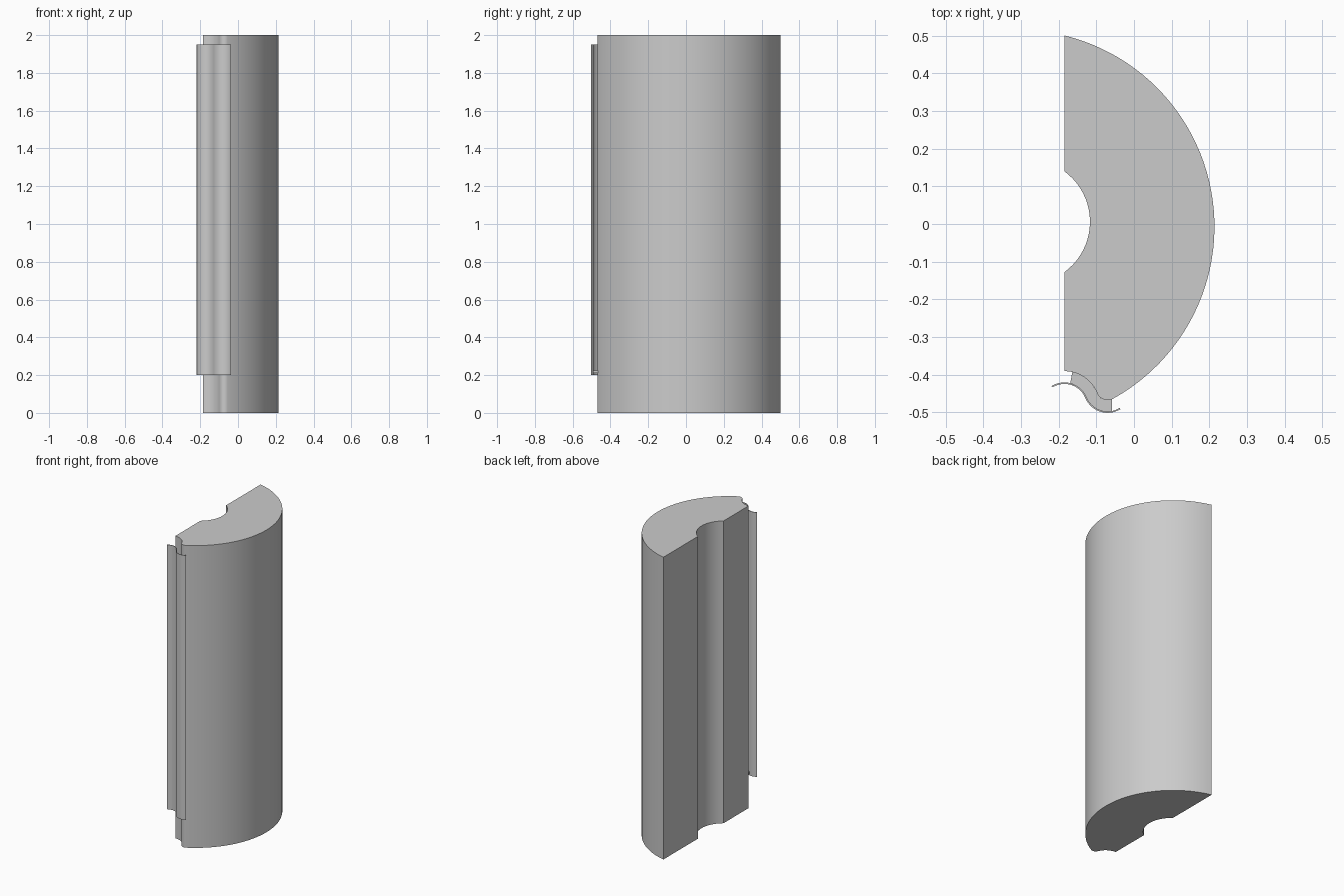
import bpy, bmesh
from math import sin, cos, radians, atan2, hypot

if "Cube" in bpy.data.objects:
    bpy.data.objects.remove(bpy.data.objects["Cube"])


def prism(name, outline, z0, z1):
    """Extrude a closed XY outline from z0 to z1."""
    bm = bmesh.new()
    face = bm.faces.new([bm.verts.new((x, y, z0)) for x, y in outline])
    ext = bmesh.ops.extrude_face_region(bm, geom=[face])
    verts = [v for v in ext["geom"] if isinstance(v, bmesh.types.BMVert)]
    bmesh.ops.translate(bm, verts=verts, vec=(0, 0, z1 - z0))
    bmesh.ops.recalc_face_normals(bm, faces=bm.faces)
    mesh = bpy.data.meshes.new(name)
    bm.to_mesh(mesh)
    bm.free()
    ob = bpy.data.objects.new(name, mesh)
    bpy.context.collection.objects.link(ob)
    bpy.ops.object.select_all(action='DESELECT')
    ob.select_set(True)
    bpy.context.view_layer.objects.active = ob
    bpy.ops.object.shade_smooth_by_angle(angle=radians(30))
    return ob


def arc(c, r, a0, a1, n):
    return [(c[0] + r * cos(a0 + (a1 - a0) * i / n),
             c[1] + r * sin(a0 + (a1 - a0) * i / n)) for i in range(n + 1)]


def arc_between(c, p, q, n):
    """Arc about c from p to q, crossing the +x direction."""
    return arc(c, hypot(p[0] - c[0], p[1] - c[1]),
               atan2(p[1] - c[1], p[0] - c[0]),
               atan2(q[1] - c[1], q[0] - c[0]), n)


def s_curve(offset, start, end, n=12):
    """S-shaped line: crest arc then trough arc, offset outwards from the panel."""
    r, turn = 0.0622, 67.6
    crest = arc((-0.185, -0.4852), r + offset, radians(90 - start), radians(90 - turn), n)
    trough = arc((-0.07, -0.4378), r - offset, radians(270 - turn), radians(270 + end), n)
    return crest + trough[1:]


# main body: thick half shell with an S-shaped groove at the front corner
groove = s_curve(0.032, 0, 30)
outer = arc_between((-0.309, -0.007), groove[-1], (-0.185, 0.5), 48)
inner = arc_between((-0.283, 0.006), (-0.185, 0.14), (-0.185, -0.128), 20)
prism("body", groove + outer[1:] + inner, 0, 2)

# thin curved panel standing in front of the groove
prism("front_panel", s_curve(0.002, -32, 32) + s_curve(-0.002, -32, 32)[::-1], 0.2, 1.95)

# small shelf joining the panel to the body
prism("panel_support", s_curve(0.032, 13, 23) + s_curve(0.002, 14, 11)[::-1], 0.21, 0.225)
